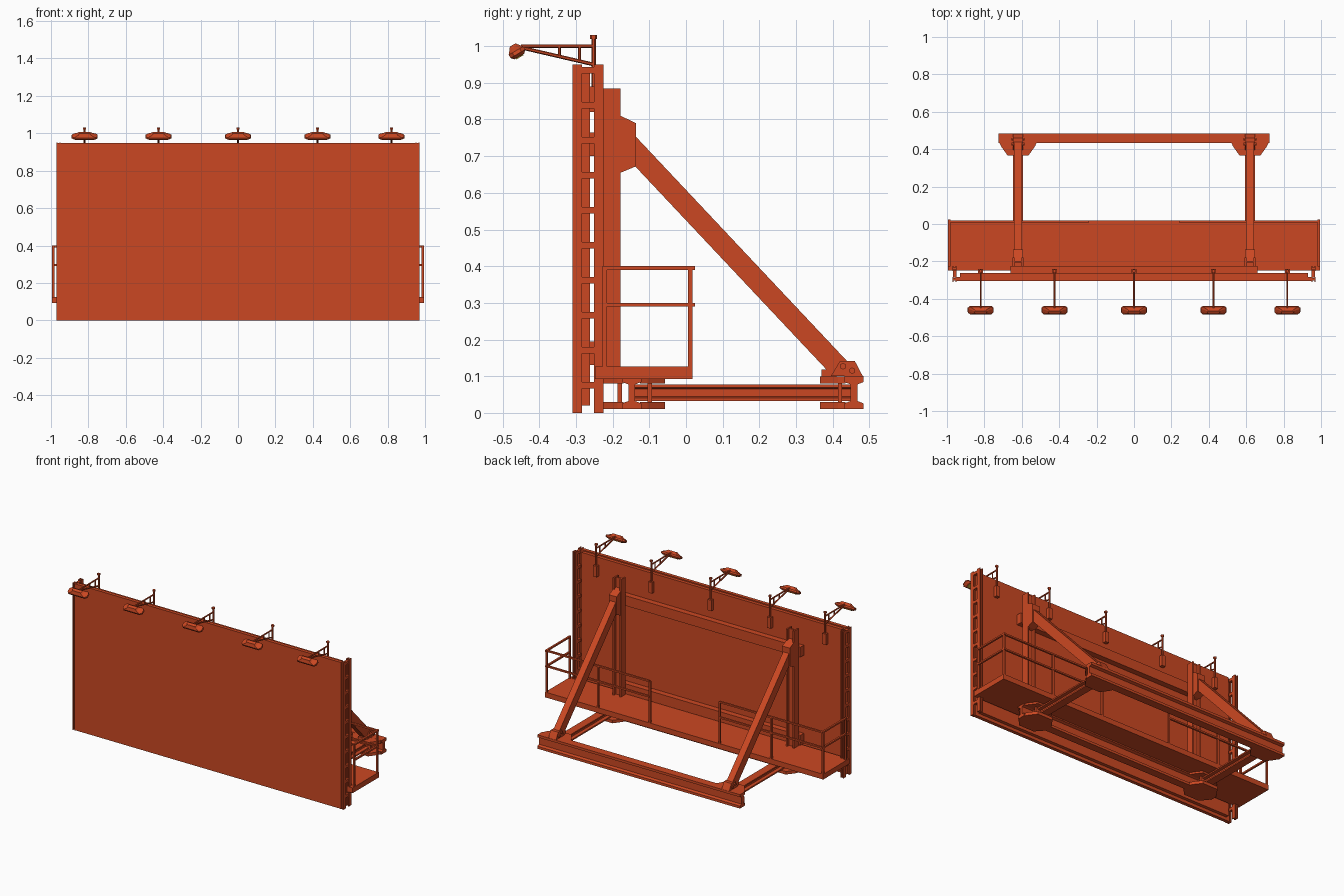
import bpy, bmesh, math
from mathutils import Vector, Matrix

cube = bpy.data.objects.get("Cube")
if cube:
    bpy.data.objects.remove(cube, do_unlink=True)


def material(name, colour):
    mat = bpy.data.materials.new(name)
    mat.use_nodes = True
    mat.diffuse_color = colour
    mat.node_tree.nodes["Principled BSDF"].inputs["Base Color"].default_value = colour
    return mat


ORANGE = material("orange_red_paint", (0.6, 0.064, 0.016, 1))
LENS = material("amber_lens", (0.45, 0.3, 0.03, 1))


def finish(name, bm, mirror=False, mat=ORANGE):
    bmesh.ops.recalc_face_normals(bm, faces=bm.faces[:])
    mesh = bpy.data.meshes.new(name)
    bm.to_mesh(mesh)
    bm.free()
    mesh.materials.append(mat)
    obj = bpy.data.objects.new(name, mesh)
    bpy.context.scene.collection.objects.link(obj)
    if mirror:
        obj.modifiers.new("Mirror", 'MIRROR')
    return obj


def add_box(bm, x, y, z):
    """Box from three (low, high) ranges."""
    size = [r[1] - r[0] for r in (x, y, z)]
    mid = [(r[0] + r[1]) / 2 for r in (x, y, z)]
    bmesh.ops.create_cube(bm, size=1, matrix=Matrix.Translation(mid) @ Matrix.Diagonal((*size, 1)))


def box(name, x, y, z, mirror=False):
    bm = bmesh.new()
    add_box(bm, x, y, z)
    return finish(name, bm, mirror)


def add_prism(bm, points, offset):
    face = bm.faces.new([bm.verts.new(p) for p in points])
    made = bmesh.ops.extrude_face_region(bm, geom=[face])["geom"]
    bmesh.ops.translate(bm, vec=offset, verts=[v for v in made if isinstance(v, bmesh.types.BMVert)])


def side_prism(name, yz, x):
    """Outline in the side plane, extruded across x."""
    bm = bmesh.new()
    add_prism(bm, [(x[0], *p) for p in yz], (x[1] - x[0], 0, 0))
    return finish(name, bm, True)


def add_bar(bm, a, b, radius, sides=6):
    a, b = Vector(a), Vector(b)
    turn = (b - a).to_track_quat('Z', 'Y').to_matrix().to_4x4()
    bmesh.ops.create_cone(bm, cap_ends=True, segments=sides, radius1=radius, radius2=radius,
                          depth=(b - a).length, matrix=Matrix.Translation((a + b) / 2) @ turn)


def i_profile(centre, half, z, flange, web):
    """Cross-section of a beam with two flanges and a web."""
    lo, hi = z
    right = [(half, lo), (half, lo + flange), (web, lo + flange * 1.4),
             (web, hi - flange * 1.4), (half, hi - flange), (half, hi)]
    return [(centre + u, v) for u, v in right] + [(centre - u, v) for u, v in reversed(right)]


# Display panel with its backing
box("panel_front", (-0.95, 0.95), (-0.305, -0.283), (0, 0.947))
box("panel_backing", (-0.93, 0.93), (-0.283, -0.262), (0.02, 0.94))
for label, low in (("upper", 0.70), ("lower", 0.13)):
    box(label + "_panel_rail", (-0.66, 0.66), (-0.262, -0.225), (low, low + 0.065))

# Ladders on both panel edges
bm = bmesh.new()
for y in (-0.296, -0.238):
    for dx in (0.948, 0.964):
        add_box(bm, (dx, dx + 0.006), (y - 0.013, y + 0.013), (0, 0.95))
    add_box(bm, (0.95, 0.968), (y - 0.006, y + 0.006), (0, 0.947))
for i in range(10):
    z = 0.075 + i * 0.0955
    add_box(bm, (0.95, 0.968), (-0.285, -0.248), (z - 0.009, z + 0.009))
finish("edge_ladder", bm, True)

# Uprights, braces and their joints
X = 0.62
bm = bmesh.new()
for dx in (-0.024, 0.024):
    add_box(bm, (X + dx - 0.005, X + dx + 0.005), (-0.226, -0.178), (0.08, 0.885))
add_box(bm, (X - 0.024, X + 0.024), (-0.207, -0.197), (0.08, 0.883))
finish("upright", bm, True)
side_prism("brace_top_gusset", [(-0.2, 0.82), (-0.178, 0.81), (-0.137, 0.79), (-0.137, 0.672),
                                (-0.178, 0.655), (-0.2, 0.65)], (X - 0.027, X + 0.027))
side_prism("diagonal_brace", [(-0.16, 0.778), (0.445, 0.135), (0.40, 0.1), (-0.16, 0.695)],
           (X - 0.021, X + 0.021))
side_prism("brace_foot_gusset", [(0.395, 0.1), (0.42, 0.142), (0.46, 0.142), (0.482, 0.1)],
           (X - 0.027, X + 0.027))
box("brace_foot_stop", (X - 0.02, X + 0.02), (0.37, 0.41), (0.095, 0.118), True)
bm = bmesh.new()
for y, z in ((0.428, 0.127), (0.453, 0.115)):
    add_bar(bm, (X - 0.034, y, z), (X + 0.034, y, z), 0.009)
finish("foot_bolts", bm, True)

# Ground frame of long beams and cross beams
for label, y in (("front", -0.148), ("rear", 0.458)):
    bm = bmesh.new()
    outline = i_profile(y, 0.026, (0.01, 0.1), 0.016, 0.009)
    add_prism(bm, [(-0.725, *p) for p in outline], (1.45, 0, 0))
    finish(label + "_base_beam", bm)
bm = bmesh.new()
outline = i_profile(X, 0.026, (0.032, 0.078), 0.009, 0.007)
add_prism(bm, [(u, -0.145, v) for u, v in outline], (0, 0.6, 0))
finish("cross_beam", bm, True)


def corner_plates(name, wide_y, narrow_y):
    bm = bmesh.new()
    knee = wide_y + (narrow_y - wide_y) * 0.3
    for z in (0.01, 0.08):
        half = [(0.10, wide_y), (0.09, knee), (0.055, narrow_y)]
        points = [(X + u, y, z) for u, y in half] + [(X - u, y, z) for u, y in reversed(half)]
        add_prism(bm, points, (0, 0, 0.0195))
    # upright stiffener inside the joint
    add_box(bm, (X - 0.04, X + 0.04), sorted((knee, knee + 0.012)), (0.03, 0.08))
    finish(name, bm, True)


corner_plates("rear_corner_plates", 0.435, 0.365)
corner_plates("front_corner_plates", -0.125, -0.057)
corner_plates("outer_corner_plates", -0.17, -0.226)

# Walkway with guard rails
box("walkway", (-0.995, 0.995), (-0.248, 0.018), (0.092, 0.126))
bm = bmesh.new()
E, BACK, FRONT, GATE = 0.988, 0.012, -0.222, 0.25
for z in (0.295, 0.395):
    add_box(bm, (E - 0.006, E + 0.006), (FRONT - 0.006, BACK + 0.012), (z - 0.005, z + 0.005))
    add_box(bm, (GATE, E), (BACK - 0.004, BACK + 0.008), (z - 0.005, z + 0.005))
for x, y in ((E, FRONT), (E, BACK), (X, BACK), (GATE, BACK)):
    add_box(bm, (x - 0.006, x + 0.006), (y - 0.006, y + 0.006), (0.12, 0.395))
finish("guard_rail", bm, True)


# Lamps on trussed arms above the panel
def lamp(x, label):
    mast, tip = -0.252, -0.45
    bm = bmesh.new()
    add_box(bm, (x - 0.013, x + 0.013), (-0.263, -0.24), (0.82, 0.89))
    add_bar(bm, (x, mast, 0.85), (x, mast, 1.025), 0.006)
    add_bar(bm, (x, mast, 1.02), (x, mast, 1.03), 0.01)
    add_bar(bm, (x, mast, 1.0), (x, tip, 1.0), 0.005)
    add_bar(bm, (x, mast, 0.95), (x, tip, 0.996), 0.005)
    for y in (-0.29, -0.345):
        low = 0.95 + 0.046 * (y - mast) / (tip - mast)
        add_bar(bm, (x, y, low), (x, y, 1.0), 0.004)
    finish("lamp_arm_" + label, bm)

    # hood built from stacked eight-sided rings
    tilt = Matrix.Translation((x, -0.462, 0.985)) @ Matrix.Rotation(math.radians(30), 4, 'X')
    bm = bmesh.new()
    rings = []
    for w, d, z in ((0.055, 0.016, -0.015), (0.07, 0.023, -0.007), (0.068, 0.023, 0.003),
                    (0.04, 0.014, 0.014), (0.032, 0.009, 0.021)):
        cut = d * 0.5
        quarter = [(w, d - cut), (w - cut, d)]
        ring = quarter + [(-u, v) for u, v in reversed(quarter)]
        ring += [(-u, -v) for u, v in ring]
        rings.append([bm.verts.new(tilt @ Vector((u, v, z))) for u, v in ring])
    for a, b in zip(rings, rings[1:]):
        for i in range(len(a)):
            j = (i + 1) % len(a)
            bm.faces.new((a[i], a[j], b[j], b[i]))
    bm.faces.new(rings[0])
    bm.faces.new(rings[-1])
    finish("lamp_hood_" + label, bm)
    bm = bmesh.new()
    add_box(bm, (-0.045, 0.045), (-0.012, 0.012), (-0.018, -0.014))
    bm.transform(tilt)
    finish("lamp_lens_" + label, bm, mat=LENS)


for number, x in enumerate((-0.82, -0.425, 0, 0.425, 0.82), 1):
    lamp(x, str(number))
